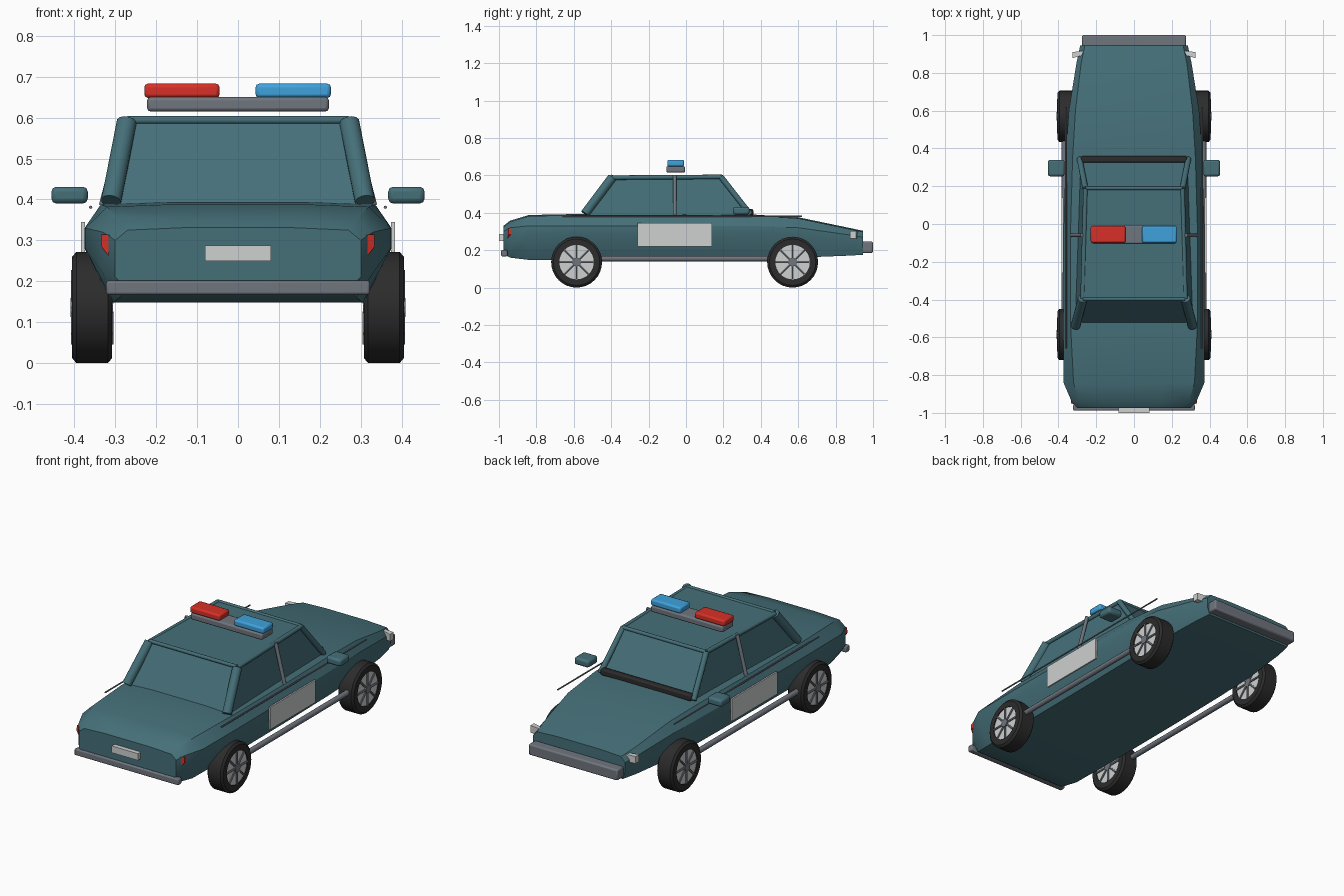
import bpy, bmesh, math
from mathutils import Vector

cube = bpy.data.objects.get("Cube")
if cube:
    bpy.data.objects.remove(cube, do_unlink=True)


def material(name, r, g, b):
    m = bpy.data.materials.new(name)
    m.use_nodes = True
    m.diffuse_color = (r, g, b, 1)
    for n in m.node_tree.nodes:
        if n.type == 'BSDF_PRINCIPLED':
            n.inputs["Base Color"].default_value = (r, g, b, 1)
    return m


TEAL = material("teal_paint", 0.06, 0.16, 0.19)
GREY = material("steel_grey", 0.16, 0.18, 0.21)
LIGHT = material("light_grey", 0.62, 0.63, 0.63)
BLACK = material("black_rubber", 0.025, 0.025, 0.025)
RED = material("signal_red", 0.68, 0.03, 0.02)
BLUE = material("signal_blue", 0.05, 0.36, 0.72)
SIDES = ((1, "left"), (-1, "right"))


def build(name, verts, faces, mat, smooth=True):
    me = bpy.data.meshes.new(name)
    me.from_pydata(verts, [], faces)
    bm = bmesh.new()
    bm.from_mesh(me)
    bmesh.ops.recalc_face_normals(bm, faces=bm.faces)
    bm.to_mesh(me)
    bm.free()
    me.materials.append(mat)
    ob = bpy.data.objects.new(name, me)
    bpy.context.collection.objects.link(ob)
    if smooth:
        bpy.ops.object.select_all(action='DESELECT')
        ob.select_set(True)
        bpy.context.view_layer.objects.active = ob
        bpy.ops.object.shade_smooth_by_angle(angle=math.radians(32))
    return ob


def loft(name, rings, mat, cap=True, closed=False):
    n, count = len(rings[0]), len(rings)
    faces = [(i * n + j, i * n + (j + 1) % n,
              (i + 1) % count * n + (j + 1) % n, (i + 1) % count * n + j)
             for i in range(count if closed else count - 1) for j in range(n)]
    if cap and not closed:
        faces += [tuple(range(n)), tuple((count - 1) * n + j for j in range(n))]
    return build(name, [v for r in rings for v in r], faces, mat)


def box(name, x, y, z, mat, bevel=0.0):
    rings = [[(x[0], y[0], h), (x[1], y[0], h), (x[1], y[1], h), (x[0], y[1], h)] for h in z]
    ob = loft(name, rings, mat)
    if bevel:
        mod = ob.modifiers.new("rounded", 'BEVEL')
        mod.width, mod.segments = bevel, 2
    return ob


def tube(name, a, b, radius, mat, sides=12):
    a, b = Vector(a), Vector(b)
    q = (b - a).to_track_quat('Z', 'Y')
    ring = [Vector((math.cos(t), math.sin(t), 0)) * radius
            for t in (math.tau * i / sides for i in range(sides))]
    return loft(name, [[p + q @ v for v in ring] for p in (a, b)], mat)


# Body shell: y, bottom width, bottom z, belt width, low z, high z, top width, top z
stations = [
    (-0.975, 0.27, 0.18, 0.30, 0.21, 0.30, 0.27, 0.325),
    (-0.94, 0.29, 0.16, 0.33, 0.22, 0.32, 0.29, 0.352),
    (-0.84, 0.305, 0.148, 0.373, 0.28, 0.33, 0.32, 0.382),
    (-0.55, 0.31, 0.148, 0.375, 0.28, 0.33, 0.335, 0.388),
    (0.0, 0.31, 0.15, 0.372, 0.28, 0.33, 0.335, 0.388),
    (0.35, 0.31, 0.155, 0.362, 0.28, 0.33, 0.325, 0.385),
    (0.6, 0.305, 0.16, 0.345, 0.27, 0.32, 0.31, 0.37),
    (0.85, 0.285, 0.17, 0.305, 0.24, 0.285, 0.28, 0.318),
    (0.945, 0.27, 0.175, 0.285, 0.22, 0.27, 0.26, 0.298),
]
rings = []
for y, bw, zb, w, zl, zh, tw, zt in stations:
    half = [(bw, zb), (w, zl), (w, zh), (tw, zt), (tw * 0.5, zt + 0.006)]
    rings.append([(x, y, z) for x, z in half] + [(-x, y, z) for x, z in reversed(half)])
loft("body", rings, TEAL)

# Cabin with sloping front and rear screens
loft("cabin", [
    [(-0.315, -0.535, 0.37), (0.315, -0.535, 0.37), (0.285, 0.345, 0.37), (-0.285, 0.345, 0.37)],
    [(-0.268, -0.395, 0.597), (0.268, -0.395, 0.597), (0.255, 0.19, 0.597), (-0.255, 0.19, 0.597)],
], TEAL)
for s, side in SIDES:
    rear, front = (s * 0.272, -0.395, 0.588), (s * 0.257, 0.187, 0.592)
    tube(side + "_rear_pillar", (s * 0.31, -0.54, 0.395), rear, 0.025, TEAL)
    tube(side + "_roof_rail", rear, front, 0.012, TEAL)
    tube(side + "_front_pillar", front, (s * 0.288, 0.345, 0.39), 0.015, TEAL)
    tube(side + "_door_pillar", (s * 0.33, -0.06, 0.385), (s * 0.275, -0.06, 0.6), 0.01, GREY)
for name, y, w in (("rear_roof_bar", -0.397, 0.27), ("front_roof_bar", 0.19, 0.255)):
    tube(name, (-w, y, 0.594), (w, y, 0.594), 0.01, TEAL)
box("scuttle_strip", (-0.28, 0.28), (0.325, 0.36), (0.385, 0.42), BLACK, 0.008)

# Side trim, sills, door panels and mirrors
for s, side in SIDES:
    tube(side + "_trim_rod", (s * 0.36, -0.66, 0.381), (s * 0.36, 0.62, 0.381), 0.004, GREY, 8)
    tube(side + "_sill_bar", (s * 0.368, -0.6, 0.155), (s * 0.368, 0.58, 0.155), 0.015, GREY)
    box(side + "_door_panel", sorted((s * 0.374, s * 0.383)), (-0.26, 0.14), (0.22, 0.345), LIGHT)
    box(side + "_mirror", sorted((s * 0.367, s * 0.456)), (0.252, 0.34), (0.39, 0.431), TEAL, 0.012)

# Bumpers and number plate
box("front_bumper", (-0.275, 0.275), (0.94, 1.0), (0.185, 0.246), GREY, 0.008)
box("rear_bumper", (-0.322, 0.322), (-0.988, -0.955), (0.167, 0.202), GREY, 0.006)
box("number_plate", (-0.081, 0.081), (-1.0, -0.974), (0.249, 0.287), LIGHT)

# Tail lamps (kite shaped) and head lamps (wedges wrapping the corners)
kite = [(0.296, 0.312), (0.333, 0.315), (0.334, 0.285), (0.316, 0.262), (0.303, 0.268)]
for s, side in SIDES:
    loft(side + "_tail_lamp", [[(s * x, y + (x - 0.3) * 0.4, z) for x, z in kite]
                               for y in (-0.962, -0.92)], RED)
    loft(side + "_head_lamp", [
        [(s * 0.25, 0.9, z), (s * 0.325, 0.878, z), (s * 0.325, 0.91, z), (s * 0.26, 0.918, z)]
        for z in (0.262, 0.302)], LIGHT)

# Roof light bar
box("light_bar_base", (-0.222, 0.222), (-0.105, -0.005), (0.615, 0.65), GREY, 0.008)
box("red_beacon", (-0.229, -0.045), (-0.1, -0.01), (0.648, 0.683), RED, 0.009)
box("blue_beacon", (0.043, 0.227), (-0.1, -0.01), (0.648, 0.683), BLUE, 0.009)

# Wheels: tyre ring, pale disc, eight spokes on each face and a hub
R = 0.136
tyre_section = [(0.308, 0.092), (0.308, 0.124), (0.318, R), (0.395, R), (0.405, 0.124), (0.405, 0.092)]
for s, side in SIDES:
    for end, cy in (("front", 0.57), ("rear", -0.585)):
        name = f"{side}_{end}_"
        turns = [math.tau * i / 32 for i in range(32)]
        loft(name + "tyre", [[(s * x, cy + r * math.cos(t), R + r * math.sin(t))
                              for x, r in tyre_section] for t in turns], BLACK, closed=True)
        tube(name + "disc", (s * 0.312, cy, R), (s * 0.4, cy, R), 0.093, LIGHT, 32)
        tube(name + "hub", (s * 0.306, cy, R), (s * 0.409, cy, R), 0.023, GREY, 16)
        for k in range(8):
            t = math.tau * k / 8
            d = Vector((0, math.cos(t), math.sin(t)))
            for face, x in (("outer", 0.401), ("inner", 0.311)):
                c = Vector((s * x, cy, R))
                tube(f"{name}{face}_spoke_{k + 1}", c + d * 0.015, c + d * 0.091, 0.0065, GREY, 6)
